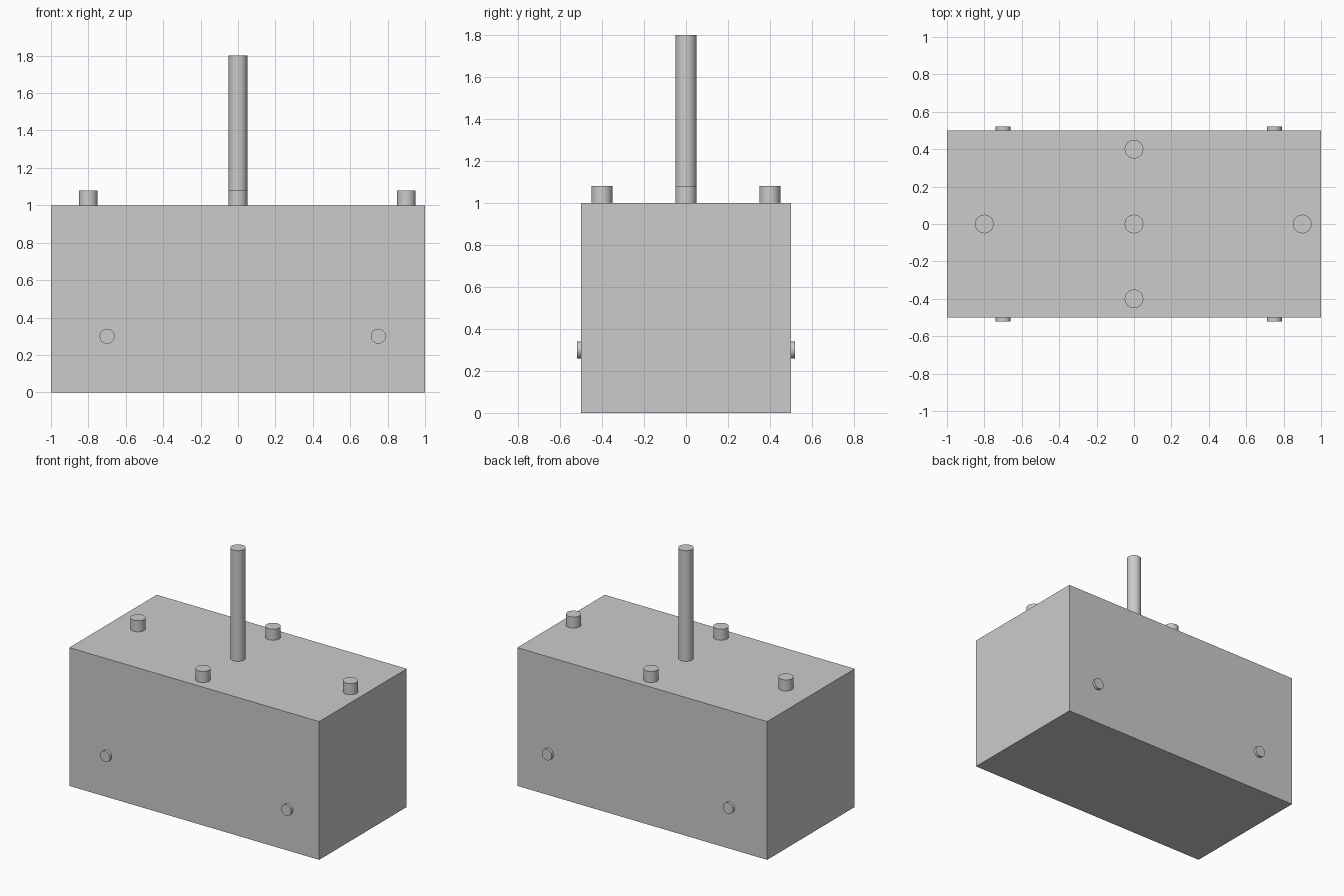
import bpy
import math

cube = bpy.data.objects.get("Cube")
if cube:
    bpy.data.objects.remove(cube, do_unlink=True)

# One plain grey for every part
GREY = (0.6, 0.6, 0.6, 1.0)
grey = bpy.data.materials.new("plain_grey")
grey.use_nodes = True
grey.diffuse_color = GREY
grey.node_tree.nodes["Principled BSDF"].inputs["Base Color"].default_value = GREY


def finish(name):
    obj = bpy.context.object
    obj.name = name
    obj.data.materials.append(grey)
    return obj


def cylinder(name, radius, depth, location, rotation=(0, 0, 0)):
    bpy.ops.mesh.primitive_cylinder_add(
        vertices=32, radius=radius, depth=depth, location=location, rotation=rotation)
    finish(name)
    bpy.ops.object.shade_smooth_by_angle(angle=math.radians(35))


# Main box
bpy.ops.mesh.primitive_cube_add(size=1, location=(0, 0, 0.5))
body = finish("body")
body.scale = (2, 1, 1)
bpy.ops.object.transform_apply(location=False, rotation=False, scale=True)

# Tall central rod
cylinder("rod", 0.05, 0.8, (0, 0, 1.4))

# Short pegs on the top face
top_pegs = {"right": (-0.8, 0), "left": (0.9, 0), "front": (0, -0.4), "back": (0, 0.4)}
for side, (x, y) in top_pegs.items():
    cylinder("top_peg_" + side, 0.05, 0.08, (x, y, 1.04))

# Small studs on the front and back faces
for face, sign in (("front", -1), ("back", 1)):
    for side, x in (("right", -0.7), ("left", 0.75)):
        cylinder(f"{face}_stud_{side}", 0.04, 0.02, (x, sign * 0.51, 0.3),
                 (math.pi / 2, 0, 0))
